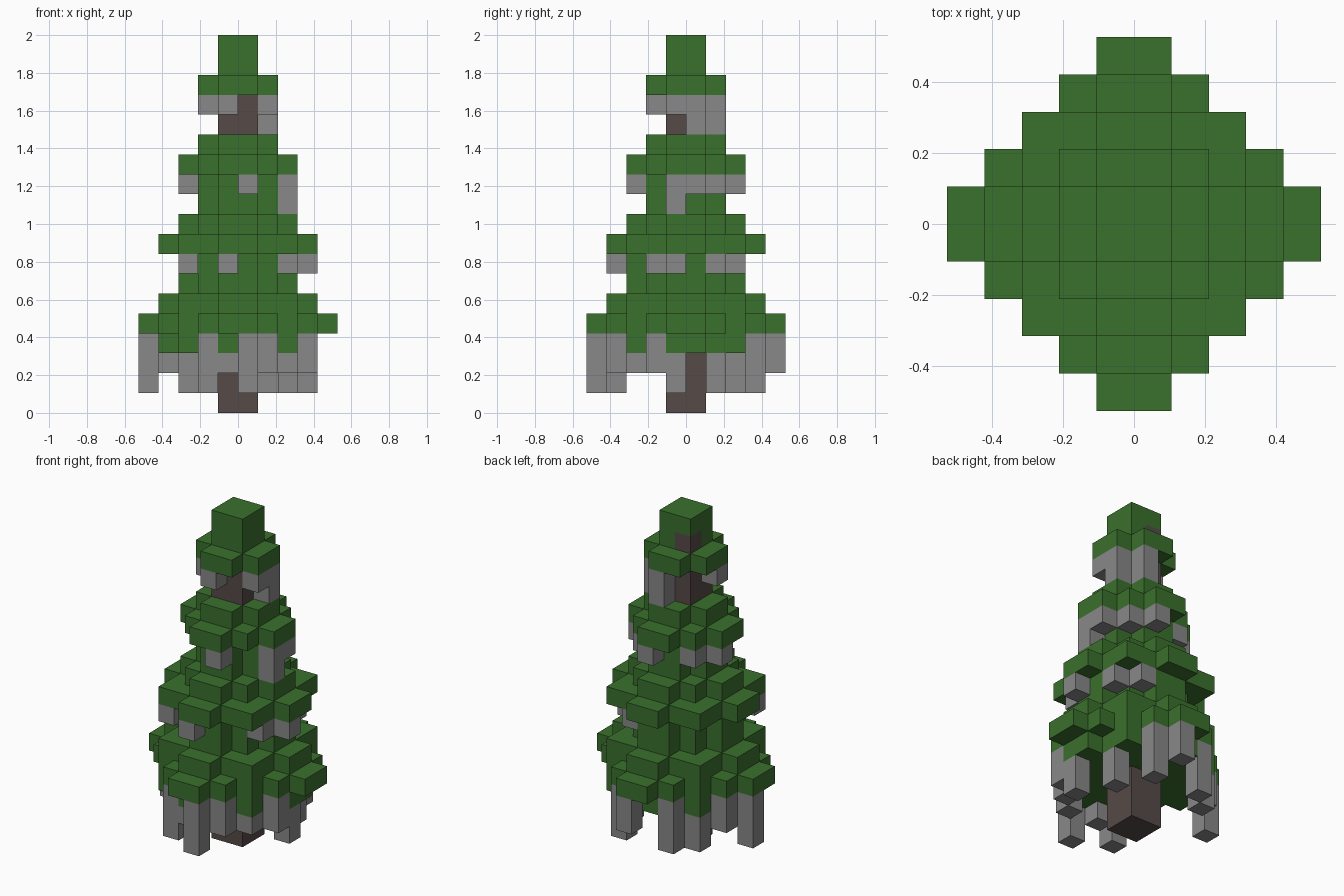
import bpy, bmesh
from mathutils import Vector

if "Cube" in bpy.data.objects:
    bpy.data.objects.remove(bpy.data.objects["Cube"], do_unlink=True)

U = 2 / 19  # block size


def material(name, rgb):
    m = bpy.data.materials.new(name)
    m.use_nodes = True
    m.diffuse_color = (*rgb, 1)
    m.node_tree.nodes["Principled BSDF"].inputs["Base Color"].default_value = (*rgb, 1)
    return m


green = material("needle green", (0.042, 0.16, 0.026))
brown = material("bark brown", (0.093, 0.069, 0.065))
grey = material("hanging grey", (0.246, 0.246, 0.246))

blocks = {}  # (x, y, z) -> part name


def disc(radius, z, part):
    """Stepped round layer, four-way symmetric about the axis."""
    for x in range(-5, 5):
        for y in range(-5, 5):
            a, b = max(x, -1 - x), max(y, -1 - y)
            if a + b <= radius or (radius == 3 and a == b == 2):
                blocks.setdefault((x, y, z), part)


def hang(x, y, top, length, part):
    for k in range(length):
        blocks.setdefault((x, y, top - k), part)


# Trunk, with one block showing inside the crown
for z in range(17):
    disc(0, z, "trunk")
blocks[(-1, 0, 17)] = "trunk"

# Foliage tiers: first level, then the radius of each level going up
tiers = {
    "lower_foliage": (3, [3, 4, 3, 2]),
    "middle_foliage": (7, [2, 3, 2, 1]),
    "upper_foliage": (11, [1, 2, 1]),
    "crown_foliage": (16, [1, 0, 0]),
}
for part, (base, radii) in tiers.items():
    for k, r in enumerate(radii):
        disc(r, base + k, part)

# Hanging strands: x, y, top level, length
strands = {
    "lower_strands": [
        (0, -5, 3, 3), (-2, -4, 3, 3), (1, -4, 3, 2), (-1, -4, 2, 1),
        (2, -3, 2, 1), (3, -2, 3, 2), (3, -1, 2, 2), (2, 1, 2, 2),
        (1, 3, 3, 3), (0, 4, 3, 2), (-2, 3, 3, 3), (-3, 2, 2, 2),
        (-4, 1, 3, 2), (-5, 0, 3, 3)],
    "middle_strands": [
        (-3, -3, 7, 1), (-1, -4, 7, 1), (2, -2, 7, 1), (3, -1, 7, 1),
        (2, 1, 7, 1), (1, 2, 7, 1)],
    "upper_strands": [
        (0, -3, 11, 1), (2, -1, 11, 2), (2, 0, 11, 1), (1, 1, 11, 1),
        (0, 2, 11, 1), (-2, 1, 11, 1), (-3, 0, 11, 1)],
    "crown_strands": [
        (-1, -2, 15, 1), (1, -1, 15, 1), (1, 0, 15, 2), (0, 1, 15, 2),
        (-2, -1, 15, 1)],
}
for part, items in strands.items():
    for s in items:
        hang(*s, part)


def build(part, mat):
    """Mesh of the outer block faces of one part, flat areas merged."""
    bm = bmesh.new()
    for cell, owner in blocks.items():
        if owner != part:
            continue
        centre = Vector(cell) + Vector((0.5, 0.5, 0.5))
        for axis in range(3):
            for sign in (-1, 1):
                n = Vector((0, 0, 0))
                n[axis] = sign
                if tuple(int(c + d) for c, d in zip(cell, n)) in blocks:
                    continue
                u = Vector((0, 0, 0))
                u[(axis + 1) % 3] = 0.5
                v = n.cross(u)
                mid = centre + n * 0.5
                corners = (mid - u - v, mid + u - v, mid + u + v, mid - u + v)
                bm.faces.new([bm.verts.new(c * U) for c in corners])
    bmesh.ops.remove_doubles(bm, verts=bm.verts, dist=0.001)
    bmesh.ops.dissolve_limit(bm, angle_limit=0.01, verts=bm.verts, edges=bm.edges)
    mesh = bpy.data.meshes.new(part)
    bm.to_mesh(mesh)
    bm.free()
    mesh.materials.append(mat)
    bpy.context.collection.objects.link(bpy.data.objects.new(part, mesh))


build("trunk", brown)
for part in tiers:
    build(part, green)
for part in strands:
    build(part, grey)
